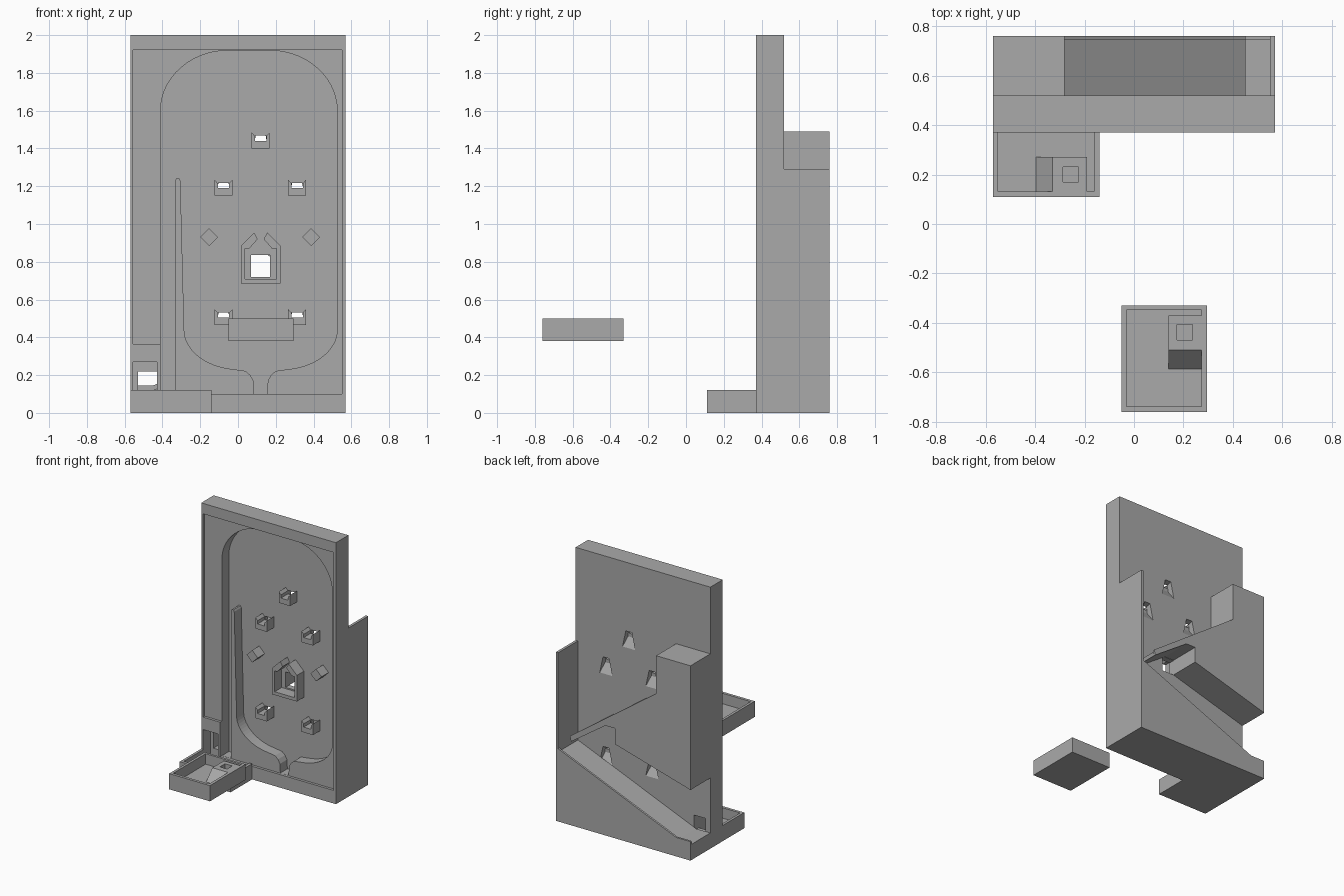
import bpy, bmesh
from math import sin, cos, pi

old = bpy.data.objects.get("Cube")
if old:
    bpy.data.objects.remove(old, do_unlink=True)

GREY = (0.4, 0.4, 0.4, 1)
mat = bpy.data.materials.new("plain grey")
mat.use_nodes = True
mat.diffuse_color = GREY
mat.node_tree.nodes["Principled BSDF"].inputs["Base Color"].default_value = GREY


def loft(name, ring_a, ring_b):
    """Closed solid between two matching rings of points."""
    bm = bmesh.new()
    a = [bm.verts.new(p) for p in ring_a]
    b = [bm.verts.new(p) for p in ring_b]
    bm.faces.new(a)
    bm.faces.new(b[::-1])
    for i in range(len(a)):
        j = (i + 1) % len(a)
        bm.faces.new((a[j], a[i], b[i], b[j]))
    bmesh.ops.recalc_face_normals(bm, faces=bm.faces)
    mesh = bpy.data.meshes.new(name)
    bm.to_mesh(mesh)
    bm.free()
    mesh.materials.append(mat)
    ob = bpy.data.objects.new(name, mesh)
    bpy.context.collection.objects.link(ob)
    return ob


def prism(name, pts, lo, hi, axis="y"):
    """Extrude an outline: (x, z) along y, or (y, z) along x."""
    place = (lambda p, d: (p[0], d, p[1])) if axis == "y" else (lambda p, d: (d, p[0], p[1]))
    return loft(name, [place(p, lo) for p in pts], [place(p, hi) for p in pts])


def box(name, x0, x1, y0, y1, z0, z1):
    return prism(name, [(x0, z0), (x1, z0), (x1, z1), (x0, z1)], y0, y1)


def cut(ob, *cutters):
    for c in cutters:
        m = ob.modifiers.new("cut", "BOOLEAN")
        m.operation, m.solver, m.object = "DIFFERENCE", "EXACT", c
        bpy.context.view_layer.update()
        dg = bpy.context.evaluated_depsgraph_get()
        mesh = bpy.data.meshes.new_from_object(ob.evaluated_get(dg))
        ob.modifiers.clear()
        ob.data = mesh
        bpy.data.objects.remove(c, do_unlink=True)


FRONT, SHELF, FLOOR, BACK, REAR = 0.37, 0.39, 0.475, 0.52, 0.76
MID = 0.12

# Upright board with a shallow cover recess
board = box("board", -0.57, 0.57, FRONT, BACK, 0, 2)
cut(board, prism("cover_recess", [(-0.41, 0.1), (0.55, 0.1), (0.55, 1.92), (-0.555, 1.92),
                                  (-0.555, 0.365), (-0.41, 0.365)], 0.3, SHELF))

# Playfield: launch lane, domed top, bowl and drain
def arc(cx, cz, rx, rz, a0, a1, n=14):
    return [(cx + rx * cos(a0 + (a1 - a0) * i / n), cz + rz * sin(a0 + (a1 - a0) * i / n))
            for i in range(n + 1)]

bowl = arc(0.23, 0.44, 0.295, 0.21, 0, -pi / 2 + 0.2)
bowl += [(0.2, 0.222), (0.175, 0.2), (0.158, 0.17), (0.155, 0.101)]
left_bowl = [(2 * MID - x, z) for x, z in reversed(bowl)]
field = [(-0.41, 0.101)]
field += arc(-0.05, 1.6, 0.36, 0.319, pi, pi / 2)
field += arc(0.165, 1.6, 0.36, 0.319, pi / 2, 0)
field += bowl + left_bowl
field += [(-0.305, 1.23), (-0.312, 1.243), (-0.325, 1.243), (-0.332, 1.23), (-0.332, 0.101)]
cut(board, prism("playfield", field, 0.3, FLOOR))

# Ball exit pocket and its hole to the rear
cut(board, box("exit_pocket", -0.555, -0.43, 0.3, 0.46, 0.05, 0.27),
    box("exit_hole", -0.53, -0.43, 0.4, 0.6, 0.1, 0.22),
    box("house_hole", 0.07, 0.17, 0.4, 0.6, 0.72, 0.837))

# Catch cups with flared holes through the board
for i, (x, z) in enumerate([(MID, 1.4), (-0.077, 1.15), (0.313, 1.15), (-0.077, 0.465), (0.313, 0.465)]):
    half = [(0.048, 0), (0.048, 0.085), (0.03, 0.065), (0.03, 0.04)]
    outline = half + [(-a, b) for a, b in reversed(half)]
    prism(f"catch_cup_{i + 1}", [(x + a, z + b) for a, b in outline], SHELF, FLOOR + 0.002)
    front = [(-0.03, 0.04), (0.03, 0.04), (0.03, 0.065), (-0.03, 0.065)]
    rear = [(-0.055, -0.06), (0.055, -0.06), (0.025, 0.075), (-0.025, 0.075)]
    cut(board, loft("cup_hole", [(x + a, 0.46, z + b) for a, b in front],
                    [(x + a, 0.525, z + b) for a, b in rear]))

# Diamond pegs
for side, x in (("right", -0.153), ("left", 0.387)):
    d = 0.047
    prism(f"diamond_peg_{side}", [(x - d, 0.93), (x, 0.93 - d), (x + d, 0.93), (x, 0.93 + d)],
          SHELF, FLOOR + 0.002)

# House shaped centre catcher, open at the peak
half = [(0.105, 0.685), (0.105, 0.885), (0.035, 0.955), (0.016, 0.92), (0.06, 0.87),
        (0.083, 0.87), (0.083, 0.71)]
prism("centre_house", [(MID + a, b) for a, b in half] +
      [(MID - a, b) for a, b in reversed(half)], SHELF, FLOOR + 0.002)

# Rear upper block with a chute falling to the left, and its lip
def upper(drop):
    return [(-0.57, 1.49), (-0.28, 1.49), (-0.28, 1.2 - drop), (0.45, 0.68 - drop), (0.44, 0.64),
            (0.15, 0.84), (0.07, 0.84), (0.07, 0.72), (-0.57, 0.54)]

def lower(drop):
    return [(-0.57, 0), (0.57, 0), (0.57, 0.565 - drop), (-0.45, 0.145 - drop), (-0.57, 0.145 - drop)]

LIP = 0.745
prism("upper_chute", upper(0.015), BACK, LIP)
prism("upper_chute_lip", upper(0), LIP, REAR)

# Rear lower ramp falling to the right, and its lip
prism("lower_ramp", lower(0.025), BACK, LIP)
prism("lower_ramp_lip", lower(0), LIP, REAR)
box("rear_side_wall", 0.55, 0.57, BACK, REAR, 0, 1.29)

# Ball trays with a raised corner stand that has a square socket
def tray(name, x0, x1, y0, y1, z0, back_wall):
    ob = box(name, x0, x1, y0, y1, z0, z0 + 0.12)
    inner_y = y1 - 0.018 if back_wall else y1 + 0.1
    cut(ob, box("tray_hollow", x0 + 0.02, x1 - 0.022, y0 + 0.022, inner_y, z0 + 0.04, z0 + 0.3))

def stand(name, ramp, lo, hi, axis, socket, z0):
    a, b, c = ramp
    ob = prism(name, [(a, z0 + 0.035), (b, z0 + 0.12), (c, z0 + 0.12), (c, z0 + 0.035)], lo, hi, axis)
    x, y = socket
    cut(ob, box("socket", x - 0.031, x + 0.031, y - 0.031, y + 0.031, z0 + 0.06, z0 + 0.3))

tray("base_tray", -0.57, -0.14, 0.11, FRONT, 0, False)
stand("base_tray_stand", (-0.4, -0.33, -0.19), 0.132, 0.27, "y", (-0.255, 0.2), 0)
tray("loose_tray", -0.05, 0.295, -0.76, -0.33, 0.38, True)
stand("loose_tray_stand", (-0.59, -0.51, -0.37), 0.14, 0.273, "x", (0.205, -0.437), 0.38)
